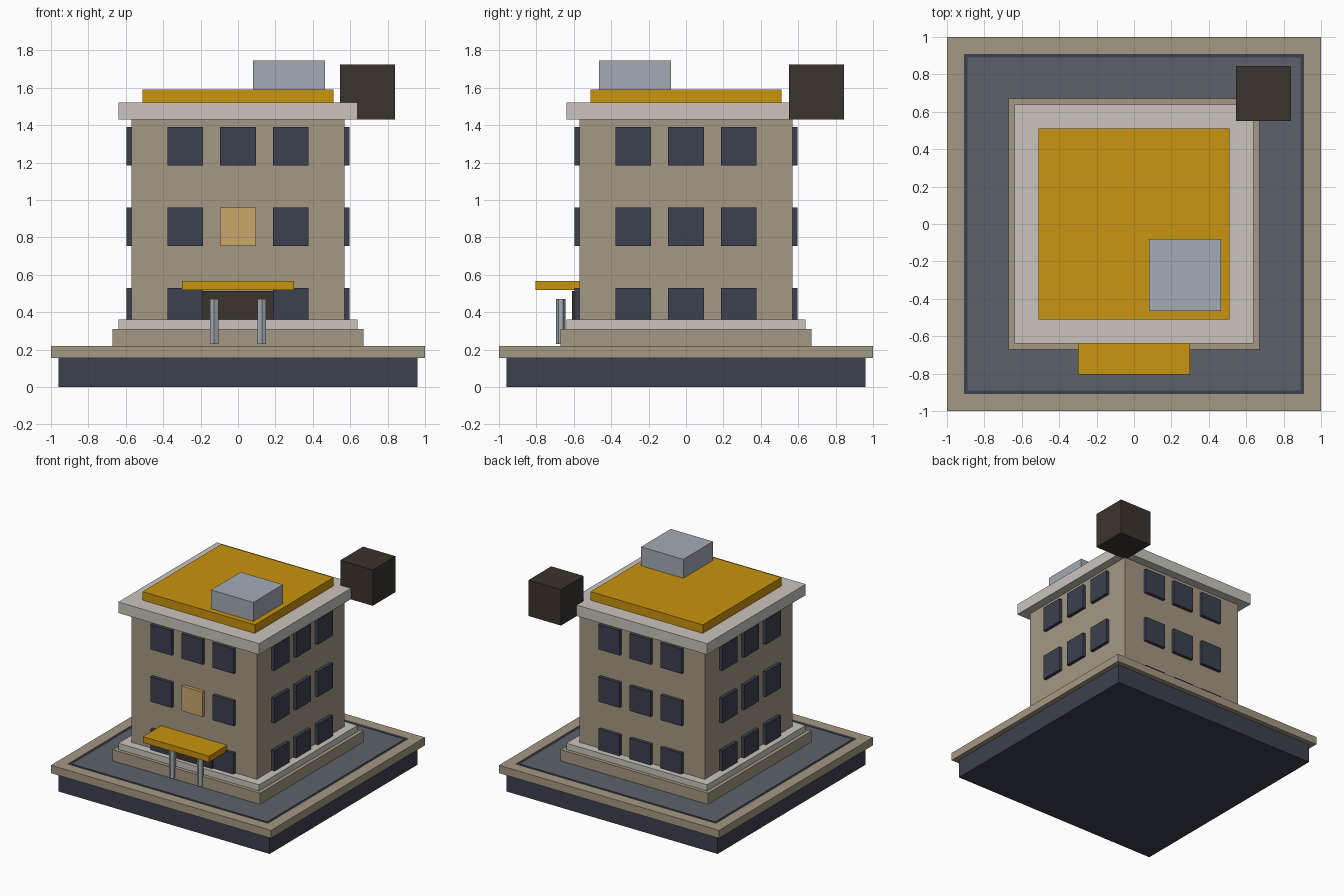
import bpy, bmesh
from mathutils import Matrix
from math import pi

cube = bpy.data.objects.get("Cube")
if cube:
    bpy.data.objects.remove(cube)


def material(name, hex_code):
    rgb = [int(hex_code[i:i + 2], 16) / 255 for i in (0, 2, 4)]
    lin = [c / 12.92 if c < 0.04 else ((c + 0.055) / 1.055) ** 2.4 for c in rgb]
    m = bpy.data.materials.new(name)
    m.use_nodes = True
    m.diffuse_color = (*lin, 1)
    m.node_tree.nodes["Principled BSDF"].inputs["Base Color"].default_value = (*lin, 1)
    return m


navy = material("navy", "3b414d")
tan = material("tan_stone", "a49884")
slate = material("slate_paving", "5c626b")
pale = material("pale_stone", "cac5bc")
amber = material("amber", "c9930e")
steel = material("steel_grey", "a4abb4")
brown = material("dark_brown", "3b332c")
glow = material("lit_window", "caa76c")


def finish(name, bm, mat):
    mesh = bpy.data.meshes.new(name)
    bm.to_mesh(mesh)
    bm.free()
    mesh.materials.append(mat)
    obj = bpy.data.objects.new(name, mesh)
    bpy.context.collection.objects.link(obj)
    return obj


def box(name, mat, x, y, z, turn=0):
    """Box from (low, high) ranges, optionally turned about the z axis."""
    ranges = (x, y, z)
    centre = [(a + b) / 2 for a, b in ranges]
    size = [b - a for a, b in ranges]
    bm = bmesh.new()
    bmesh.ops.create_cube(bm, size=1, matrix=Matrix.Rotation(turn, 4, 'Z')
                          @ Matrix.Translation(centre) @ Matrix.Diagonal((*size, 1)))
    return finish(name, bm, mat)


def slab(name, mat, half, low, high):
    return box(name, mat, (-half, half), (-half, half), (low, high))


# Ground base with a raised border and paving
slab("base", navy, 0.96, 0, 0.155)
for i in range(4):
    if i % 2:
        box("border_side", tan, (-0.91, 0.91), (-1, -0.91), (0.155, 0.22), i * pi / 2)
    else:
        box("border_end", tan, (-1, 1), (-1, -0.91), (0.155, 0.22), i * pi / 2)
slab("paving_edge", navy, 0.91, 0.15, 0.214)
slab("paving", slate, 0.89, 0.16, 0.219)

# Stacked building masses
slab("plinth", tan, 0.67, 0.215, 0.31)
slab("step", pale, 0.64, 0.31, 0.36)
slab("walls", tan, 0.57, 0.36, 1.43)
slab("cornice", pale, 0.64, 1.43, 1.52)
slab("roof", amber, 0.51, 1.52, 1.59)

# Roof equipment and the floating corner block
box("roof_unit", steel, (0.08, 0.465), (-0.465, -0.08), (1.59, 1.745))
box("corner_block", brown, (0.545, 0.84), (0.55, 0.845), (1.43, 1.725))

# Windows: three by three on each wall, the entrance replacing one
for side in range(4):
    for row in range(3):
        for col in (-1, 0, 1):
            front_middle = side == 0 and col == 0
            if front_middle and row == 0:
                continue
            lit = front_middle and row == 1
            cx, low = col * 0.282, 0.325 + row * 0.43
            box("lit_window" if lit else "window", glow if lit else navy,
                (cx - 0.096, cx + 0.096), (-0.597, -0.56), (low, low + 0.205),
                side * pi / 2)

# Entrance: door, canopy and six-sided posts
box("door", brown, (-0.19, 0.19), (-0.61, -0.56), (0.33, 0.512))
box("canopy", amber, (-0.3, 0.3), (-0.805, -0.51), (0.518, 0.568))
for x in (-0.127, 0.127):
    bm = bmesh.new()
    bmesh.ops.create_cone(bm, cap_ends=True, segments=6, radius1=0.025, radius2=0.025,
                          depth=0.24, matrix=Matrix.Translation((x, -0.67, 0.35)))
    finish("canopy_post", bm, steel)
